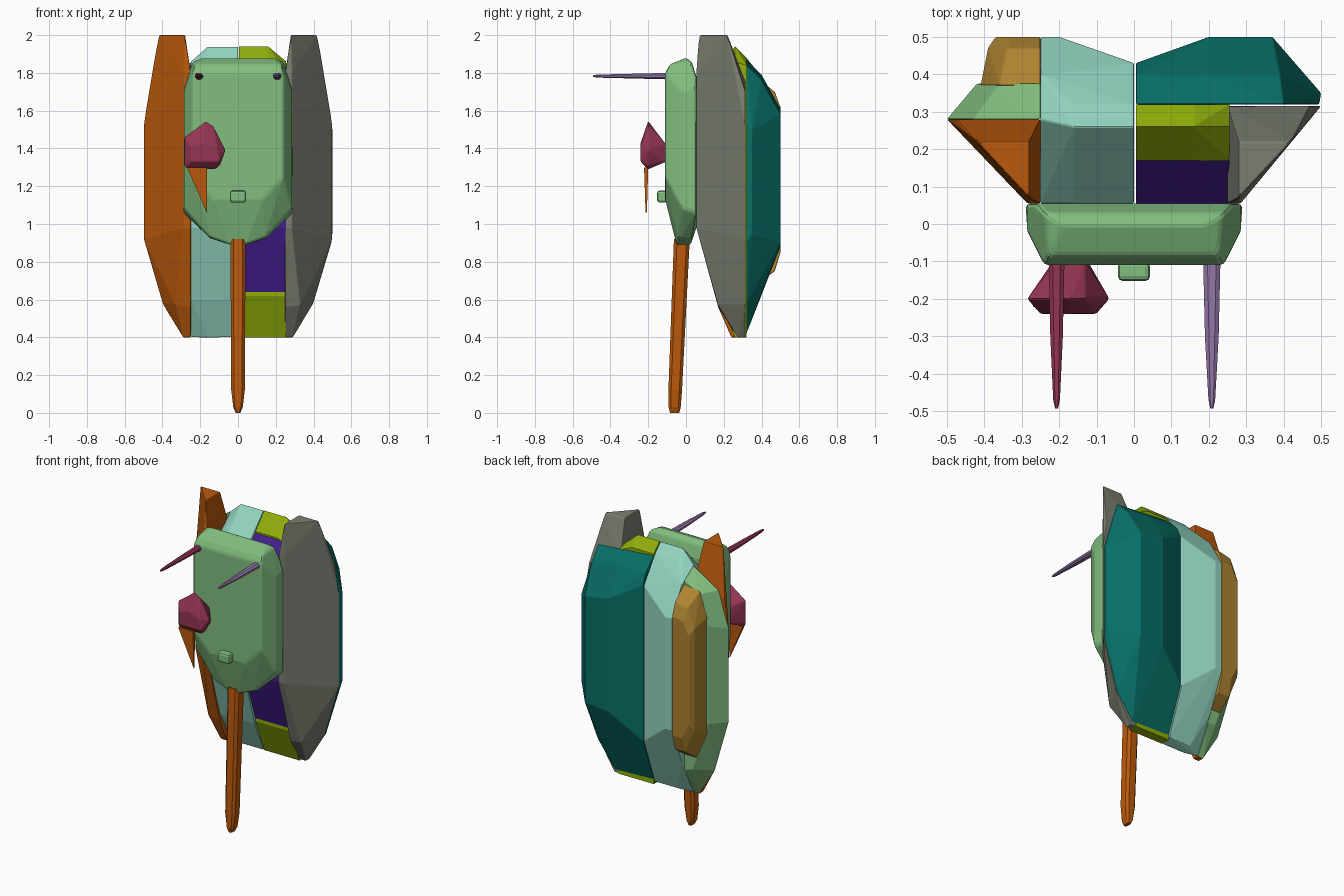
import bpy, bmesh, math

default = bpy.data.objects.get("Cube")
if default:
    bpy.data.objects.remove(default)


def material(name, *srgb):
    mat = bpy.data.materials.new(name)
    mat.use_nodes = True
    colour = [(c / 255) ** 2.2 for c in srgb] + [1]
    mat.diffuse_color = colour
    mat.node_tree.nodes["Principled BSDF"].inputs["Base Color"].default_value = colour
    return mat


orange = material("orange", 186, 90, 20)
mint = material("mint", 146, 212, 192)
green = material("leaf green", 128, 188, 126)
teal = material("teal", 16, 110, 102)
grey = material("warm grey", 122, 126, 113)
lime = material("lime", 142, 172, 18)
violet = material("violet", 70, 36, 142)
maroon = material("maroon", 148, 56, 84)
lilac = material("lilac", 148, 118, 168)
tan = material("tan", 172, 130, 52)


def hull(name, points, mat, bevel=0.0):
    """Solid faceted part wrapped around its corner points."""
    bm = bmesh.new()
    for p in points:
        bm.verts.new(p)
    result = bmesh.ops.convex_hull(bm, input=bm.verts)
    loose = {v for v in result["geom_interior"] + result["geom_unused"]
             if isinstance(v, bmesh.types.BMVert) and v.is_valid and not v.link_faces}
    bmesh.ops.delete(bm, geom=list(loose), context="VERTS")
    bmesh.ops.dissolve_limit(bm, angle_limit=math.radians(2), verts=bm.verts, edges=bm.edges)
    bmesh.ops.recalc_face_normals(bm, faces=bm.faces)
    mesh = bpy.data.meshes.new(name)
    bm.to_mesh(mesh)
    bm.free()
    mesh.materials.append(mat)
    obj = bpy.data.objects.new(name, mesh)
    bpy.context.collection.objects.link(obj)
    if bevel:
        mod = obj.modifiers.new("Soft edges", "BEVEL")
        mod.width, mod.segments = bevel, 2
        mod.limit_method, mod.angle_limit = "ANGLE", math.radians(25)
    return obj


def layer(y, outline, side=1):
    """Corner points at one depth, from an (x, z) outline."""
    return [(side * x, y, z) for x, z in outline]


def across(xs, section):
    """Repeat a (y, z) section at several x positions."""
    return [(x, y, z) for x in xs for y, z in section]


# Tall side wings: shared shape, differing in depth and colour
def wing(name, side, back, mat):
    points = layer(back, [(.25, .4), (.29, .4), (.4, .58), (.5, .92), (.5, 1.52),
                          (.47, 1.7), (.25, 1.75)], side)
    points += layer(back - .04, [(.25, .4), (.29, .4)], side)
    points += layer(.17, [(.25, .56), (.33, .57)], side)
    points += layer(.055, [(.25, .98), (.285, .98), (.285, 1.8), (.25, 1.8)], side)
    points += layer(.07, [(.28, 2)], side) + layer(.1, [(.3, 2)], side)
    points += layer(.22, [(.28, 2), (.42, 2)], side)
    hull(name, points, mat, .005)


wing("right_wing", -1, .28, orange)
wing("left_wing", 1, .315, grey)

# Right half of the shell core, with a shallow notch at the middle
hull("right_core",
     across([-.25], [(.055, .98), (.055, 1.65), (.17, .6), (.28, .4), (.28, 1.86),
                     (.4, .64), (.4, 1.78), (.5, .88), (.5, 1.6)])
     + across([-.16, 0], [(.055, .98), (.055, 1.72), (.17, .6), (.26, .4), (.26, 1.94), (.32, .42), (.32, 1.88)])
     + across([0], [(.43, .72), (.43, 1.72)])
     + across([-.2], [(.5, .88), (.5, 1.6)]), mint, .004)

# Left half of the core, stacked in two layers
hull("left_core_front",
     across([.005, .255], [(.055, .98), (.055, 1.7), (.17, .64), (.17, 1.83)]), violet)
hull("left_core_middle",
     across([.005, .16], [(.17, .62), (.17, 1.84), (.26, .4), (.26, 1.94), (.32, .4), (.32, 1.88)])
     + across([.255], [(.17, .62), (.17, 1.8), (.26, .4), (.26, 1.86), (.32, .4), (.32, 1.84)]), lime)

# Back lobes
hull("left_back_lobe",
     layer(.32, [(.005, .43), (.28, .42), (.4, .58), (.495, .9), (.495, 1.52), (.4, 1.84), (.005, 1.87)])
     + layer(.35, [(.5, .95), (.5, 1.5)])
     + layer(.4, [(.005, .65), (.3, .65), (.2, 1.79), (.39, 1.76), (.005, 1.79)])
     + layer(.43, [(.005, .72), (.005, 1.72)])
     + layer(.5, [(.2, .88), (.37, .9), (.37, 1.58), (.2, 1.61)]), teal, .004)
hull("right_back_lobe",
     layer(.28, [(.25, .4), (.29, .4), (.4, .58), (.5, .92), (.5, 1.52), (.43, 1.75), (.25, 1.86)], -1)
     + layer(.375, [(.25, .58), (.31, .6), (.42, .92), (.42, 1.55), (.36, 1.74), (.25, 1.8)], -1), green, .004)
hull("right_back_panel",
     layer(.37, [(.25, .68), (.34, .68), (.41, .85), (.41, 1.6), (.36, 1.76), (.25, 1.78)], -1)
     + layer(.47, [(.25, .75), (.33, .75), (.39, .9), (.39, 1.56), (.34, 1.68), (.25, 1.7)], -1)
     + layer(.5, [(.25, .85), (.32, .85), (.37, .95), (.37, 1.52), (.33, 1.6), (.25, 1.62)], -1), tan, .005)

# Face block
face_half = [(.24, -.11, 1.8), (.24, -.11, 1.25), (.13, -.11, 1.13),
             (.23, -.085, 1.845), (.19, .0, 1.88), (.24, .03, 1.86), (.26, .055, 1.78),
             (.285, -.02, 1.7), (.29, .055, 1.7), (.285, -.02, 1.08), (.29, .055, 1.06),
             (.15, .03, .925), (.15, -.04, .93), (.04, -.05, .89), (.04, .025, .89), (.1, .055, .98)]
hull("face", [(s * x, y, z) for s in (-1, 1) for x, y, z in face_half], green, .012)
hull("button", [(x, y, z) for x in (-.043, .043) for y in (-.153, -.1) for z in (1.113, 1.177)], green, .014)

# Lopsided nose and the thin fang below it
hull("nose",
     layer(-.24, [(-.25, 1.33), (-.1, 1.33), (-.11, 1.4), (-.18, 1.43), (-.25, 1.41)])
     + layer(-.2, [(-.285, 1.31), (-.27, 1.29), (-.12, 1.29), (-.095, 1.31), (-.065, 1.39),
                   (-.13, 1.52), (-.17, 1.545), (-.285, 1.46)])
     + layer(-.105, [(-.22, 1.33), (-.12, 1.33), (-.13, 1.42), (-.21, 1.42)]), maroon, .006)
hull("fang", [(x, y, 1.3) for x in (-.27, -.165) for y in (-.222, -.2)]
     + [(-.165, y, 1.06) for y in (-.214, -.207)], orange)


# Feelers pointing straight forward
def feeler(name, x, half_width, mat):
    points = []
    for y, w, h in ((-.1, half_width, .017), (-.3, half_width * .8, .014), (-.47, .009, .008), (-.493, .004, .004)):
        points += [(x + w * a, y, 1.783 + h * b) for a, b in
                   ((-1, .4), (-.5, 1), (.5, 1), (1, .4), (1, -.4), (.5, -1), (-.5, -1), (-1, -.4))]
    hull(name, points, mat)


feeler("right_feeler", -.207, .021, maroon)
feeler("left_feeler", .208, .023, lilac)

# Single leg, tapering to a rounded foot
leg = []
for z, y, w, d in ((.92, -.022, .04, .042), (.6, -.035, .04, .042), (.12, -.057, .036, .036),
                   (.03, -.06, .025, .032), (.0, -.06, .012, .024)):
    leg += [(w * a, y + d * b, z) for a, b in
            ((-1, -.6), (-.6, -1), (.6, -1), (1, -.6), (1, .6), (.6, 1), (-.6, 1), (-1, .6))]
hull("leg", leg, orange)
